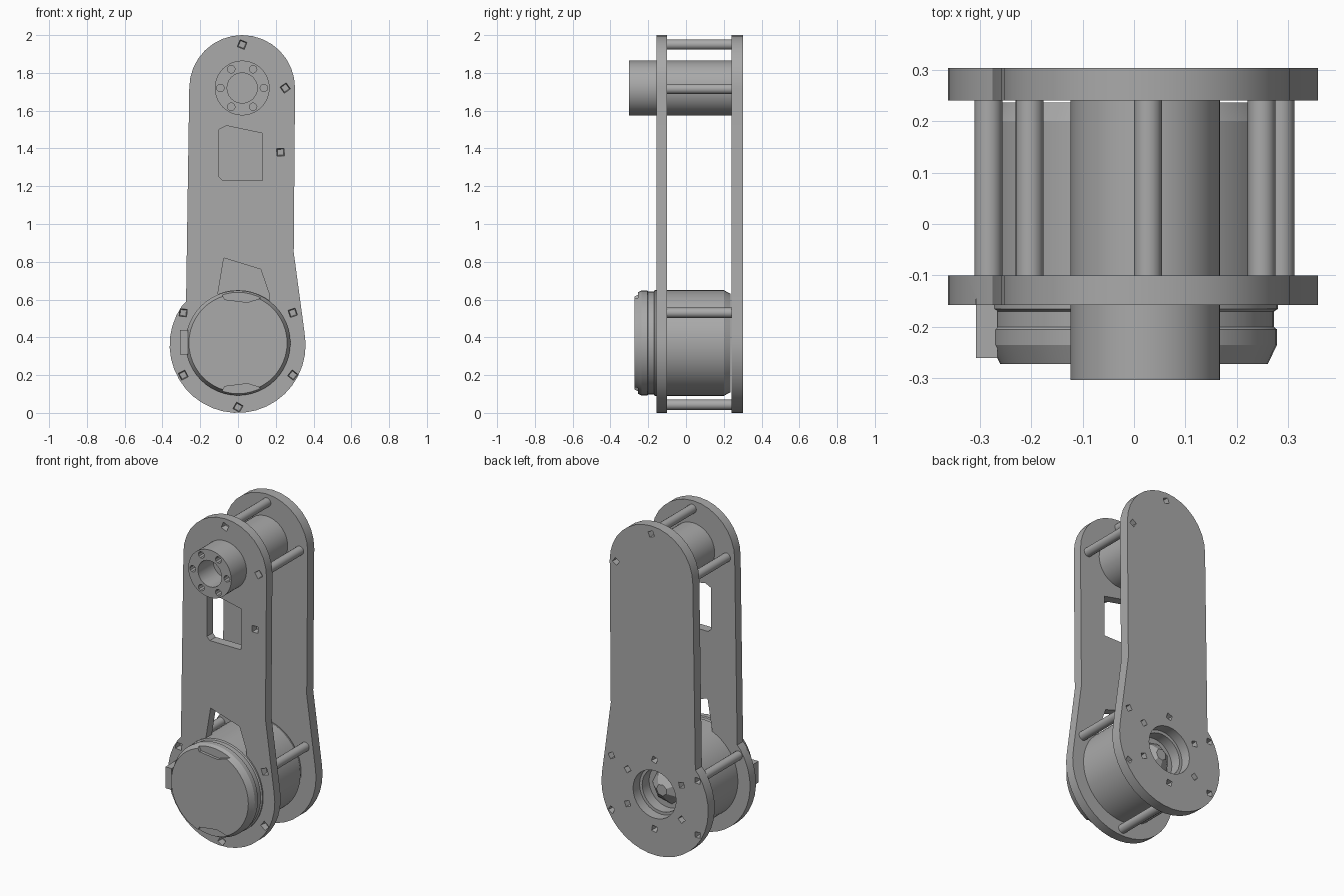
import bpy, bmesh
from math import sin, cos, pi, radians

old = bpy.data.objects.get("Cube")
if old:
    bpy.data.objects.remove(old, do_unlink=True)

grey = bpy.data.materials.new("plain grey")
grey.use_nodes = True
grey.diffuse_color = (0.4, 0.4, 0.4, 1)
grey.node_tree.nodes["Principled BSDF"].inputs["Base Color"].default_value = (0.4, 0.4, 0.4, 1)


def finish(bm, name):
    bmesh.ops.recalc_face_normals(bm, faces=bm.faces)
    mesh = bpy.data.meshes.new(name)
    bm.to_mesh(mesh)
    bm.free()
    mesh.materials.append(grey)
    ob = bpy.data.objects.new(name, mesh)
    bpy.context.collection.objects.link(ob)
    return ob


def arc(cx, cz, r, start, end, n):
    steps = [radians(start + (end - start) * i / n) for i in range(n + 1)]
    return [(cx + r * cos(a), cz + r * sin(a)) for a in steps]


def prism(name, outline, y0, y1):
    """Extrude an x-z outline along y."""
    bm = bmesh.new()
    front = bm.faces.new([bm.verts.new((x, y0, z)) for x, z in outline])
    ext = bmesh.ops.extrude_face_region(bm, geom=[front], use_keep_orig=True)
    for v in ext["geom"]:
        if isinstance(v, bmesh.types.BMVert):
            v.co.y = y1
    return finish(bm, name)


def lathe(name, cx, cz, profile, n=48, turn=0):
    """Stack rings of (radius, y) around a y axis and cap both ends."""
    bm = bmesh.new()
    rings = []
    for r, y in profile:
        angles = [turn + 2 * pi * i / n for i in range(n)]
        rings.append([bm.verts.new((cx + r * cos(a), y, cz + r * sin(a))) for a in angles])
    for a, b in zip(rings, rings[1:]):
        for i in range(n):
            j = (i + 1) % n
            bm.faces.new((a[i], a[j], b[j], b[i]))
    bm.faces.new(rings[0])
    bm.faces.new(rings[-1])
    return finish(bm, name)


def cut(target, cutters):
    for c in cutters:
        mod = target.modifiers.new("cut", 'BOOLEAN')
        mod.operation = 'DIFFERENCE'
        mod.solver = 'EXACT'
        mod.object = c
        bpy.context.view_layer.objects.active = target
        bpy.ops.object.modifier_apply(modifier=mod.name)
        bpy.data.objects.remove(c, do_unlink=True)


def smooth(ob):
    bpy.ops.object.select_all(action='DESELECT')
    ob.select_set(True)
    bpy.context.view_layer.objects.active = ob
    bpy.ops.object.shade_smooth_by_angle(angle=radians(25))


TOP_X, TOP_Z = 0.022, 1.72
LOW_X, LOW_Z = 0.0, 0.37

# Side plates: rounded top, wide round foot, taper on one side only
outline = (arc(TOP_X, TOP_Z, 0.28, 0, 180, 16) + [(-0.275, 0.59)]
           + arc(-0.002, 0.36, 0.36, 145, 370, 24) + [(0.295, 0.85)])
front_plate = prism("front_plate", outline, -0.157, -0.1)
back_plate = prism("back_plate", outline, 0.24, 0.303)

# Openings in the front plate
window = prism("window_cutter", [(-0.1, 1.25), (-0.08, 1.23), (0.13, 1.23), (0.13, 1.48),
                                 (-0.06, 1.52), (-0.1, 1.5)], -0.2, 0)
slot = prism("slot_cutter", [(-0.12, 0.55), (0.17, 0.55), (0.165, 0.63), (0.12, 0.76),
                             (-0.075, 0.82)], -0.2, 0)
cut(front_plate, [window, slot])

# Screw dents, sunk into the outer faces
front_dents = [(TOP_X, 1.95), (0.25, TOP_Z), (0.225, 1.38), (0, 0.03)]
front_dents += [(s * 0.29, z) for s in (-1, 1) for z in (0.2, 0.53)]
cut(front_plate, [lathe("dent_cutter", x, z, [(0.03, -0.17), (0.022, -0.12)], 4, 0.4 + i)
                  for i, (x, z) in enumerate(front_dents)])
back_dents = [(TOP_X, 1.95), (0.26, 1.72), (-0.29, 0.53), (0.29, 0.53), (0.29, 0.2), (-0.29, 0.2)]
back_dents += arc(LOW_X, LOW_Z, 0.21, 30, 330, 5)
cut(back_plate, [lathe("dent_cutter", x, z, [(0.018, 0.26), (0.026, 0.32)], 4, 0.4 + i)
                 for i, (x, z) in enumerate(back_dents)])
cut(back_plate, [lathe("bearing_cutter", LOW_X, LOW_Z, [(0.145, 0.2), (0.145, 0.35)], 32)])

# Motor drum with front cap, seam and chamfered rims
motor = lathe("motor", LOW_X, LOW_Z, [
    (0.26, -0.272), (0.278, -0.235), (0.278, -0.205), (0.272, -0.2),
    (0.272, -0.17), (0.28, -0.165), (0.28, 0.2), (0.26, 0.236)])
cut(motor, [lathe("rear_cutter", LOW_X, LOW_Z, [(0.13, 0.17), (0.13, 0.3)], 32)])
for side in (1, -1):
    notch = prism("notch_cutter", [(-0.11, LOW_Z + side * 0.3), (-0.07, LOW_Z + side * 0.23),
                                   (0.05, LOW_Z + side * 0.215), (0.13, LOW_Z + side * 0.24),
                                   (0.14, LOW_Z + side * 0.3)], -0.3, -0.255)
    cut(motor, [notch])
motor_hub = lathe("motor_hub", LOW_X, LOW_Z, [(0.11, 0.165), (0.08, 0.2), (0.035, 0.235)], 7)

# Connector on the motor's side
connector = prism("connector", [(-0.307, 0.31), (-0.265, 0.31), (-0.265, 0.44), (-0.307, 0.44)],
                  -0.26, -0.15)

# Hollow output hub with a ring of bolt holes
hub = lathe("output_hub", TOP_X, TOP_Z, [(0.145, -0.303), (0.145, 0.245)])
holes = [lathe("bore_cutter", TOP_X, TOP_Z, [(0.08, -0.35), (0.08, -0.15)], 24)]
holes += [lathe("bolt_cutter", x, z, [(0.02, -0.35), (0.02, -0.26)], 10)
          for x, z in arc(TOP_X, TOP_Z, 0.115, 0, 300, 5)]
cut(hub, holes)

# Spacer rods between the plates
rods = [("top", 0.027, 1.95), ("upper_left", 0.248, 1.715), ("upper_right", -0.203, 1.715),
        ("lower_left", 0.285, 0.53), ("lower_right", -0.283, 0.53), ("bottom", 0, 0.043)]
parts = [front_plate, back_plate, motor, hub]
for label, x, z in rods:
    parts.append(lathe(label + "_rod", x, z, [(0.027, -0.105), (0.027, 0.245)], 16))

for ob in parts:
    smooth(ob)
